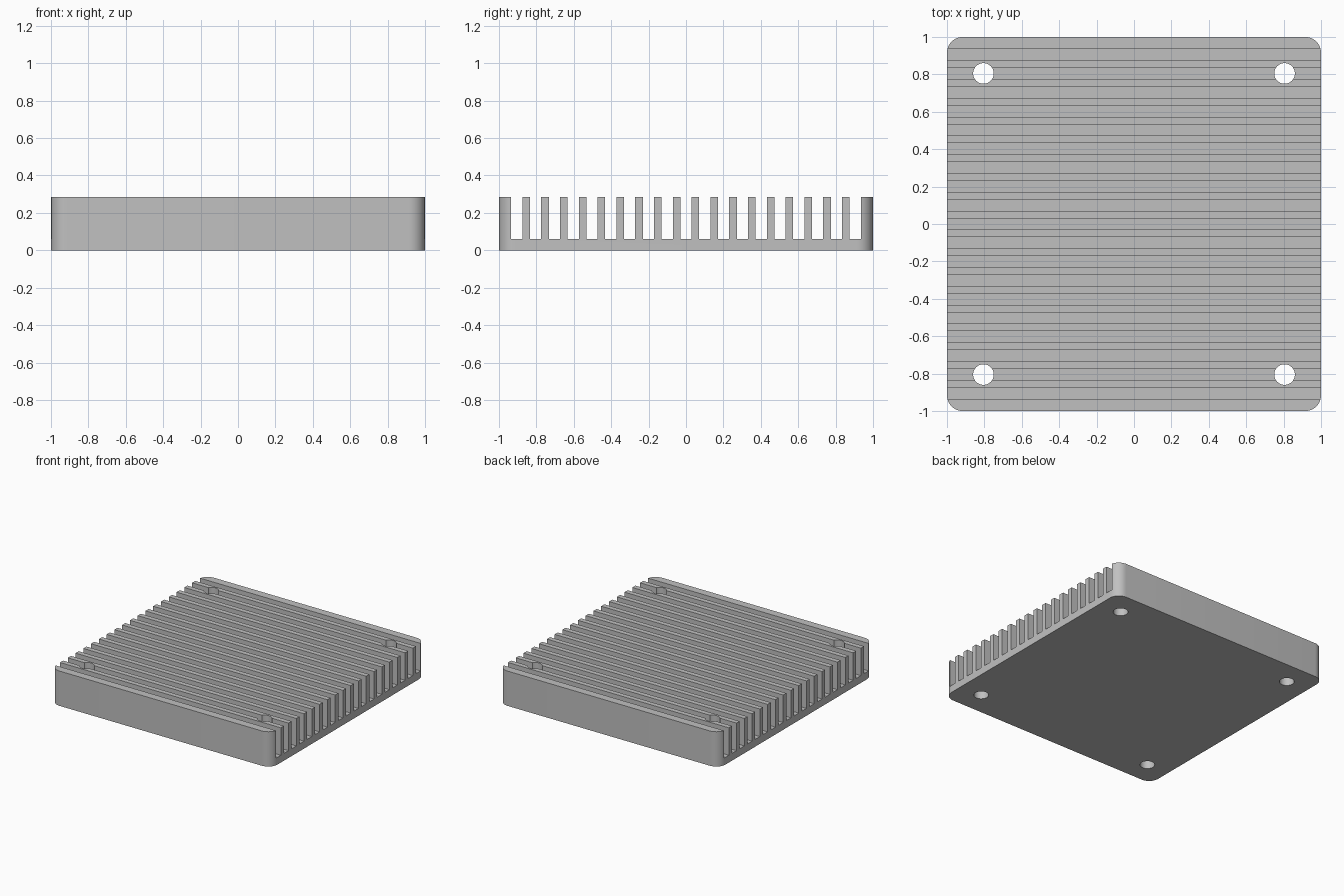
import bpy
import bmesh
from math import radians
from mathutils import Matrix

if "Cube" in bpy.data.objects:
    bpy.data.objects.remove(bpy.data.objects["Cube"], do_unlink=True)

HEIGHT = 0.285
BASE = 0.06
CORNER = 0.085
GROOVES, PITCH, GAP = 19, 0.1005, 0.06
HOLE, HOLE_RADIUS = 0.805, 0.055

metal = bpy.data.materials.new("grey metal")
metal.use_nodes = True
grey = (0.53, 0.53, 0.53, 1)
metal.diffuse_color = grey
metal.node_tree.nodes["Principled BSDF"].inputs["Base Color"].default_value = grey


def add_object(name, bm):
    mesh = bpy.data.meshes.new(name)
    bm.to_mesh(mesh)
    bm.free()
    mesh.materials.append(metal)
    obj = bpy.data.objects.new(name, mesh)
    bpy.context.collection.objects.link(obj)
    return obj


def add_box(bm, size, centre):
    matrix = Matrix.Translation(centre) @ Matrix.Diagonal((*size, 1))
    return bmesh.ops.create_cube(bm, size=1, matrix=matrix)["verts"]


def cut(target, cutter):
    cutter.hide_render = True
    mod = target.modifiers.new(cutter.name, "BOOLEAN")
    mod.operation = "DIFFERENCE"
    mod.solver = "EXACT"
    mod.object = cutter
    bpy.ops.object.modifier_apply(modifier=mod.name)
    bpy.data.objects.remove(cutter, do_unlink=True)


# Block with rounded vertical corners
bm = bmesh.new()
add_box(bm, (2, 2, HEIGHT), (0, 0, HEIGHT / 2))
uprights = [e for e in bm.edges if abs(e.verts[0].co.z - e.verts[1].co.z) > 0.1]
bmesh.ops.bevel(bm, geom=uprights, offset=CORNER, segments=10, profile=0.5,
                affect="EDGES")
heat_sink = add_object("heat_sink", bm)
bpy.context.view_layer.objects.active = heat_sink
heat_sink.select_set(True)

# Grooves that leave the fins standing
bm = bmesh.new()
for i in range(GROOVES):
    y = (i - (GROOVES - 1) / 2) * PITCH
    add_box(bm, (3, GAP, 1), (0, y, BASE + 0.5))
cut(heat_sink, add_object("groove_cutter", bm))

# Four mounting holes through base and fins
bm = bmesh.new()
for x in (-HOLE, HOLE):
    for y in (-HOLE, HOLE):
        bmesh.ops.create_cone(bm, cap_ends=True, segments=48,
                              radius1=HOLE_RADIUS, radius2=HOLE_RADIUS, depth=2,
                              matrix=Matrix.Translation((x, y, 0)))
cut(heat_sink, add_object("hole_cutter", bm))

bpy.ops.object.shade_smooth_by_angle(angle=radians(30))
